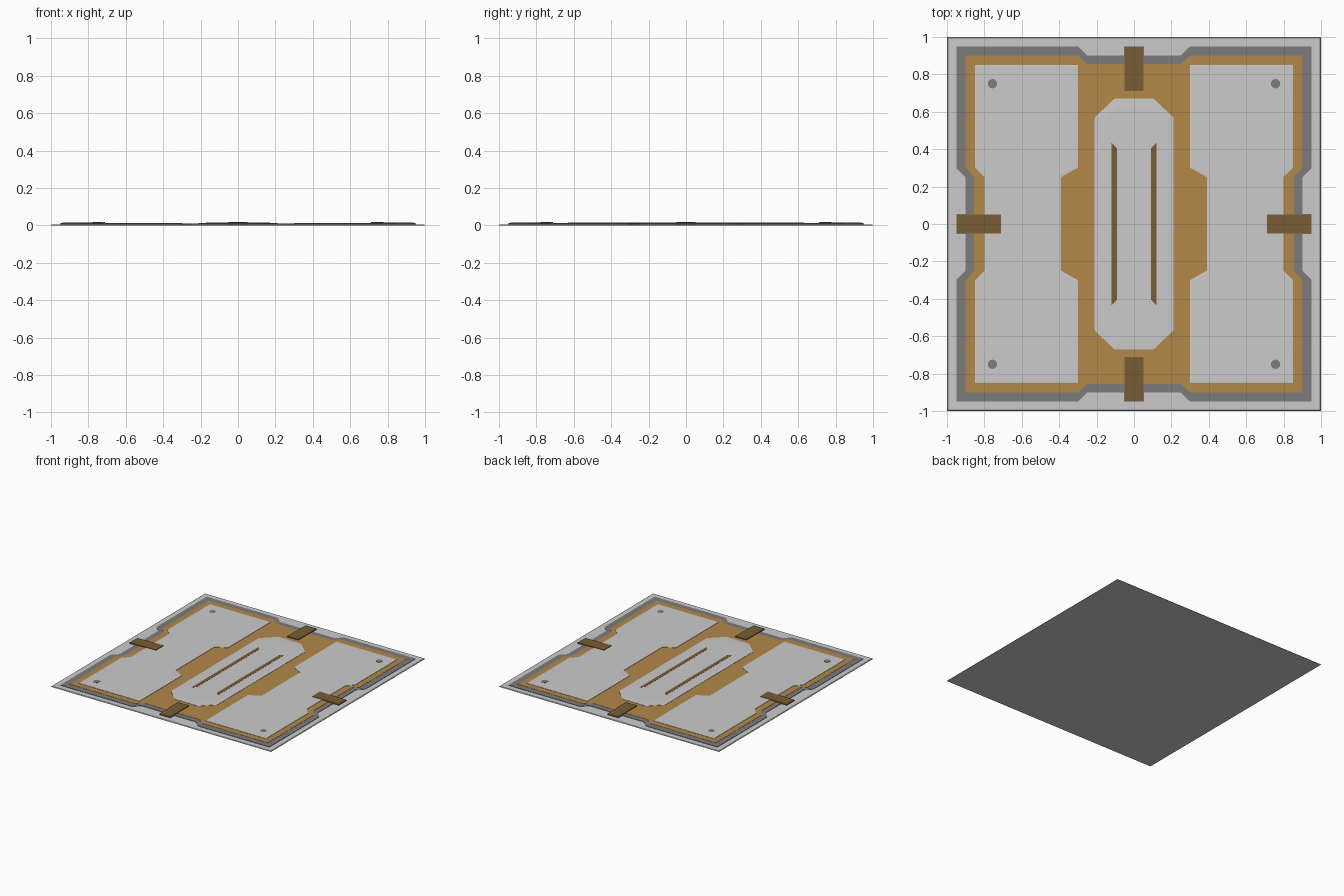
import bpy, bmesh

if "Cube" in bpy.data.objects:
    bpy.data.objects.remove(bpy.data.objects["Cube"])


def material(name, rgb):
    m = bpy.data.materials.new(name)
    m.diffuse_color = (*rgb, 1)
    m.use_nodes = True
    m.node_tree.nodes["Principled BSDF"].inputs["Base Color"].default_value = m.diffuse_color
    return m


ORANGE = material("orange_paint", (0.44, 0.25, 0.065))
BROWN = material("brown_metal", (0.19, 0.11, 0.035))
DARK = material("dark_grey", (0.2, 0.2, 0.2))


def plate(name, outline, z0, z1, mat=None, inset=0, rise=0):
    """Flat plate from an outline, with an optional shallow chamfered rim."""
    bm = bmesh.new()
    base = bm.faces.new([bm.verts.new((x, y, z0)) for x, y in outline])
    base.normal_update()
    if base.normal.z > 0:
        base.normal_flip()
    ext = bmesh.ops.extrude_face_region(bm, geom=[base], use_keep_orig=True)
    top_verts = [g for g in ext["geom"] if isinstance(g, bmesh.types.BMVert)]
    for v in top_verts:
        v.co.z = z1 - rise
    bmesh.ops.recalc_face_normals(bm, faces=bm.faces[:])
    if inset:
        top = max(bm.faces, key=lambda f: f.calc_center_median().z)
        bmesh.ops.inset_region(bm, faces=[top], thickness=inset, depth=0)
        for v in top.verts:
            v.co.z = z1
    bmesh.ops.recalc_face_normals(bm, faces=bm.faces[:])
    mesh = bpy.data.meshes.new(name)
    bm.to_mesh(mesh)
    bm.free()
    if mat:
        mesh.materials.append(mat)
    ob = bpy.data.objects.new(name, mesh)
    bpy.context.collection.objects.link(ob)
    return ob


def rect(x0, x1, y0, y1):
    return [(x0, y0), (x1, y0), (x1, y1), (x0, y1)]


def notched(r, d):
    """Square of half size r with a shallow notch of depth d on every side."""
    side = [(r, -r), (r, -0.30), (r - d, -0.25), (r - d, 0.25), (r, 0.30)]
    pts = []
    for _ in range(4):
        pts += side
        side = [(-y, x) for x, y in side]
    return pts


# Stacked base layers
plate("base_plate", rect(-1, 1, -1, 1), 0, 0.006, None, 0.008, 0.004)
plate("dark_frame", notched(0.95, 0.05), 0.004, 0.009, DARK)
plate("orange_layer", notched(0.90, 0.045), 0.006, 0.0105, ORANGE)

# Left and right cover panels with corner bolts
half = [(0.30, 0.85), (0.30, 0.30), (0.39, 0.25)]
outer = [(0.80, 0.25), (0.85, 0.30), (0.85, 0.85)]
panel = half + [(x, -y) for x, y in half[::-1]]
panel += [(x, -y) for x, y in outer[::-1]] + outer
for s, side in ((-1, "left"), (1, "right")):
    plate(side + "_panel", [(s * x, y) for x, y in panel], 0.009, 0.014, None, 0.012, 0.001)
    for t, end in ((-1, "front"), (1, "back")):
        bpy.ops.mesh.primitive_cylinder_add(vertices=16, radius=0.025, depth=0.003,
                                            location=(s * 0.757, t * 0.75, 0.0135))
        bolt = bpy.context.object
        bolt.name = f"{side}_{end}_bolt"
        bolt.data.materials.append(DARK)

# Central pad and its two inlaid strips
pad = [(0.105, 0.67), (0.21, 0.57)]
pad += [(x, -y) for x, y in pad[::-1]]
pad += [(-x, y) for x, y in pad[::-1]]
plate("centre_pad", pad, 0.009, 0.0145, None, 0.05, 0.002)
for s, side in ((-1, "left"), (1, "right")):
    strip = [(0.12, 0.435), (0.09, 0.405), (0.09, -0.405), (0.12, -0.435)]
    plate(side + "_strip", [(s * x, y) for x, y in strip], 0.012, 0.0153, BROWN)

# Edge clamps
for i, name in enumerate(("right", "back", "left", "front")):
    clamp = plate(name + "_clamp", rect(0.71, 0.95, -0.05, 0.05), 0.005, 0.018, BROWN)
    for v in clamp.data.vertices:
        if v.co.x > 0.9 and v.co.z > 0.01:
            v.co.z = 0.014
    clamp.rotation_euler.z = i * 1.5707963
